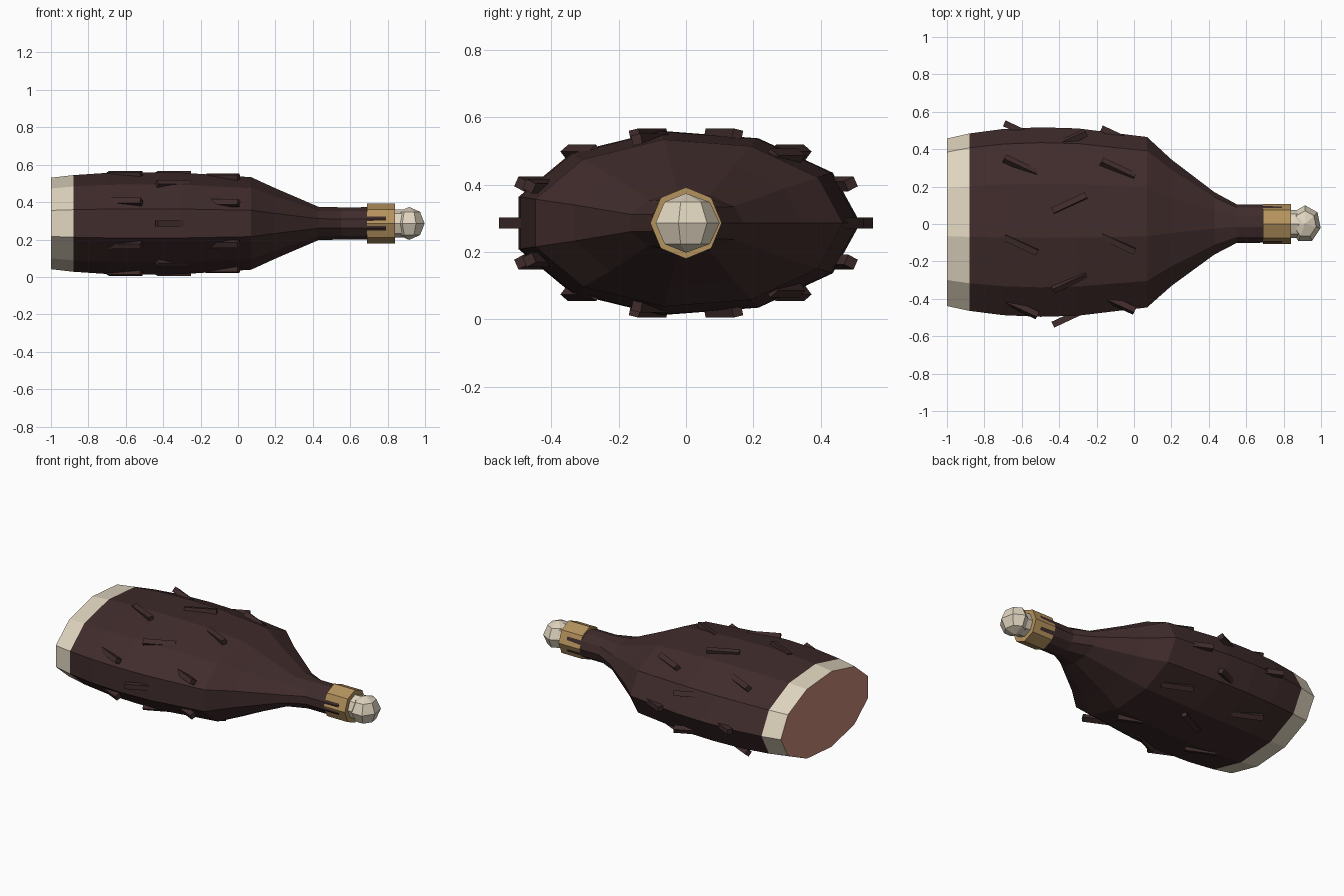
import bpy, bmesh, math
from mathutils import Euler, Matrix, Vector

if "Cube" in bpy.data.objects:
    bpy.data.objects.remove(bpy.data.objects["Cube"])

CZ = 0.286  # height of the long axis


def material(name, rgb):
    m = bpy.data.materials.new(name)
    m.diffuse_color = (*rgb, 1)
    m.use_nodes = True
    m.node_tree.nodes["Principled BSDF"].inputs["Base Color"].default_value = m.diffuse_color
    return m


HIDE = material("dark brown", (0.052, 0.025, 0.025))
FLESH = material("meat red", (0.58, 0.25, 0.19))
CREAM = material("cream", (0.74, 0.66, 0.52))
GOLD = material("tan gold", (0.46, 0.29, 0.11))


def finish(name, bm, *mats):
    bmesh.ops.recalc_face_normals(bm, faces=bm.faces)
    me = bpy.data.meshes.new(name)
    bm.to_mesh(me)
    bm.free()
    for m in mats:
        me.materials.append(m)
    ob = bpy.data.objects.new(name, me)
    bpy.context.collection.objects.link(ob)
    return ob


def loft(profile, sides):
    """Capped rings along x; each entry is (x, y radius, z radius)."""
    bm = bmesh.new()
    rings = []
    for x, ry, rz in profile:
        rings.append([bm.verts.new((x, ry * math.cos(t), CZ + rz * math.sin(t)))
                      for t in (2 * math.pi * i / sides for i in range(sides))])
    for a, b in zip(rings, rings[1:]):
        for i in range(sides):
            j = (i + 1) % sides
            bm.faces.new((a[i], a[j], b[j], b[i]))
    bm.faces.new(rings[0])
    bm.faces.new(rings[-1])
    return bm


# Leg body: cut face, cream rim band and dark hide
bm = loft([(-1, .457, .247), (-.88, .484, .261), (-.70, .508, .273), (-.5, .517, .276),
           (-.3, .511, .274), (-.15, .492, .264), (.07, .465, .25), (.2, .345, .19),
           (.43, .17, .09), (.55, .105, .087), (.79, .104, .088)], 11)
for f in bm.faces:
    x = f.calc_center_median().x
    f.material_index = 2 if x < -.99 else 1 if x < -.88 else 0
finish("leg_body", bm, HIDE, CREAM, FLESH)

# Cuff around the shank
finish("shank_cuff", loft([(.69, .106, .106), (.84, .106, .106)], 8), GOLD)

# Bone stub and faceted knob
finish("bone_stub", loft([(.78, .075, .075), (.9, .075, .075)], 8), CREAM)
bm = bmesh.new()
bmesh.ops.create_uvsphere(bm, u_segments=7, v_segments=4, radius=1)
bmesh.ops.transform(bm, verts=bm.verts,
                    matrix=Matrix.LocRotScale(Vector((.915, 0, CZ)), None, Vector((.085, .1, .088))))
finish("bone_knob", bm, CREAM)

# Three staggered rings of slanted tufts
bm = bmesh.new()
for x, ry, rz, phase, slant in ((-.605, .497, .267, 0, -25),
                                (-.345, .497, .267, .5, 25),
                                (-.085, .47, .252, 0, -25)):
    for i in range(7):
        a = 2 * math.pi * (i + phase) / 7
        loc = Vector((x, ry * math.cos(a), CZ + rz * math.sin(a)))
        rot = Euler((a, 0, math.radians(slant))).to_quaternion()
        bmesh.ops.create_cube(bm, size=1,
                              matrix=Matrix.LocRotScale(loc, rot, Vector((.196, .034, .032))))
finish("hide_tufts", bm, HIDE)
